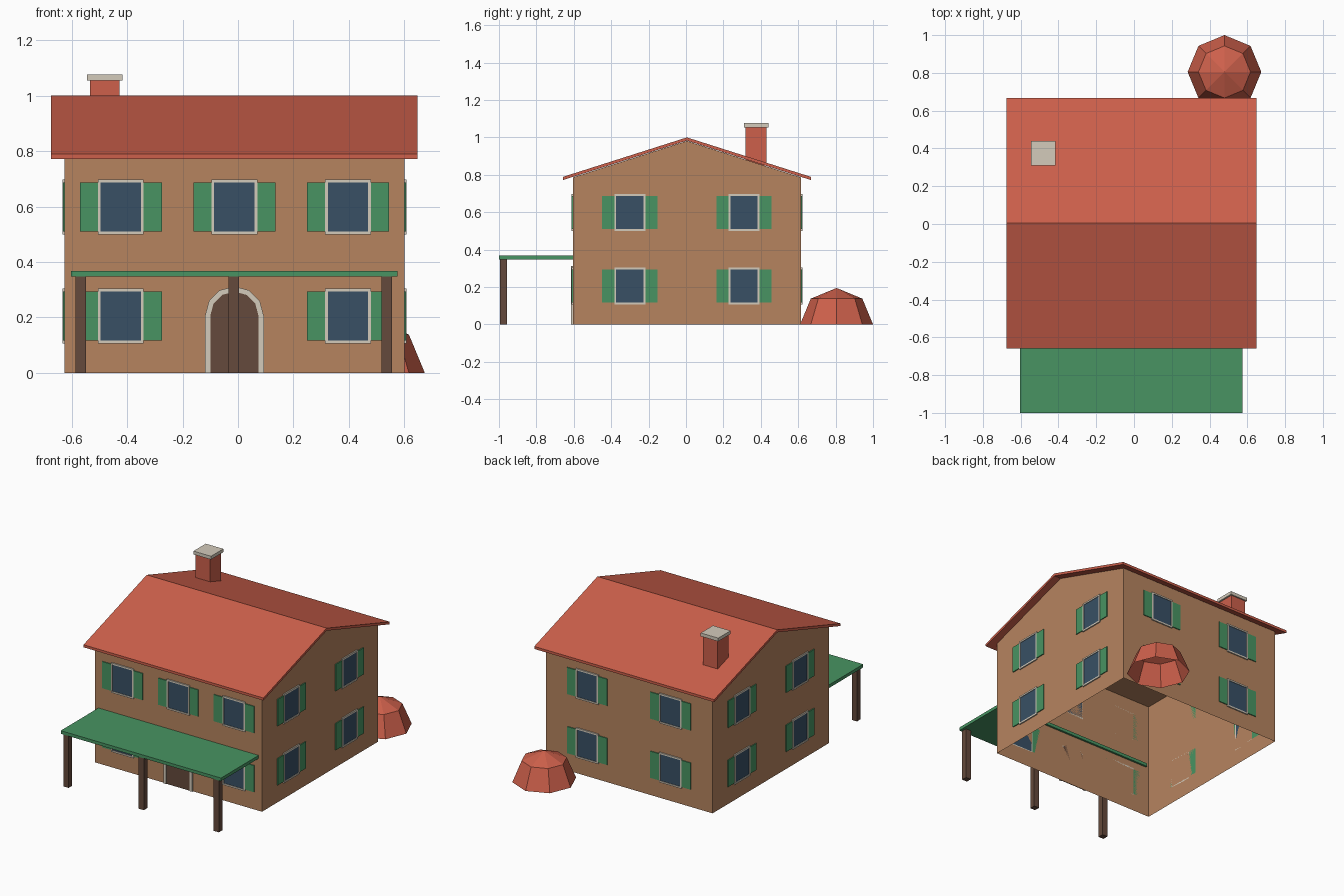
import bpy, bmesh, math
from mathutils import Matrix, Vector

if "Cube" in bpy.data.objects:
    bpy.data.objects.remove(bpy.data.objects["Cube"])


def material(name, r, g, b):
    def lin(c):
        c /= 255
        return c / 12.92 if c <= 0.04045 else ((c + 0.055) / 1.055) ** 2.4
    m = bpy.data.materials.new(name)
    m.diffuse_color = (lin(r), lin(g), lin(b), 1)
    m.use_nodes = True
    m.node_tree.nodes["Principled BSDF"].inputs["Base Color"].default_value = m.diffuse_color
    return m


WALL = material("tan_plaster", 182, 132, 95)
RED = material("red_tile", 205, 96, 75)
GREEN = material("green_paint", 72, 148, 98)
GLASS = material("dark_blue_glass", 56, 80, 101)
STONE = material("pale_stone", 212, 203, 187)
WOOD = material("dark_wood", 101, 74, 60)


def finish(name, bm, mat, matrix=None):
    if matrix:
        bm.transform(matrix)
    me = bpy.data.meshes.new(name)
    bm.to_mesh(me)
    bm.free()
    me.materials.append(mat)
    ob = bpy.data.objects.new(name, me)
    bpy.context.collection.objects.link(ob)
    return ob


def boxes(name, bounds, mat, matrix=None):
    """One object made of boxes given as (x0, x1, y0, y1, z0, z1)."""
    bm = bmesh.new()
    for x0, x1, y0, y1, z0, z1 in bounds:
        mid = Vector(((x0 + x1) / 2, (y0 + y1) / 2, (z0 + z1) / 2))
        size = Matrix.Diagonal((x1 - x0, y1 - y0, z1 - z0, 1))
        bmesh.ops.create_cube(bm, size=1, matrix=Matrix.Translation(mid) @ size)
    return finish(name, bm, mat, matrix)


def prism(points, offset):
    """Closed solid: a polygon extruded along an offset."""
    bm = bmesh.new()
    face = bm.faces.new([bm.verts.new(p) for p in points])
    ext = bmesh.ops.extrude_face_region(bm, geom=[face], use_keep_orig=True)
    bmesh.ops.translate(bm, vec=offset,
                        verts=[g for g in ext["geom"] if isinstance(g, bmesh.types.BMVert)])
    bmesh.ops.recalc_face_normals(bm, faces=bm.faces)
    return bm


CX, CY = -0.013, 0.005          # house centre
HX, HY = 0.613, 0.61            # half width and depth
EAVE, RIDGE = 0.786, 0.981

# House shell: gabled walls, open underneath, flat ceiling at the eaves
bm = prism([(CX - HX, CY - HY, 0), (CX - HX, CY + HY, 0), (CX - HX, CY + HY, EAVE),
            (CX - HX, CY, RIDGE), (CX - HX, CY - HY, EAVE)], Vector((2 * HX, 0, 0)))
bmesh.ops.delete(bm, geom=[f for f in bm.faces if abs(f.normal.z) > 0.5], context="FACES_ONLY")
eave = [v for v in bm.verts if abs(v.co.z - EAVE) < 1e-4]
eave.sort(key=lambda v: math.atan2(v.co.y - CY, v.co.x - CX))
bm.faces.new(eave)
finish("walls", bm, WALL)

# Roof: thin folded slab with overhang
RY, T = 0.663, 0.017
roof = [(-RY, 0.789), (0, 1.0), (RY, 0.789), (RY, 0.789 - T), (0, 1.0 - T), (-RY, 0.789 - T)]
finish("roof", prism([(-0.675, CY + y, z) for y, z in roof], Vector((1.323, 0, 0))), RED)

# Chimney
boxes("chimney", [(-0.535, -0.427, 0.318, 0.431, 0.85, 1.055)], RED)
boxes("chimney_cap", [(-0.545, -0.416, 0.311, 0.44, 1.054, 1.076)], STONE)

# Porch canopy on three posts
boxes("porch_canopy", [(-0.603, 0.575, -1.0, -0.592, 0.347, 0.368)], GREEN)
for side, x in (("left", -0.568), ("middle", -0.0145), ("right", 0.537)):
    boxes(side + "_porch_post", [(x - 0.019, x + 0.019, -0.995, -0.957, 0, 0.347)], WOOD)


def window(name, wall, u, z):
    """Window with shutters; local x runs along the wall, -y points out."""
    m = wall @ Matrix.Translation((u, 0, z))
    gw, gh, fw, fh, sw = 0.073, 0.0885, 0.0825, 0.099, 0.148
    boxes(name + "_glass", [(-gw, gw, -0.004, 0, -gh, gh)], GLASS, m)
    boxes(name + "_frame",
          [(s * gw, s * fw, -0.008, 0, -gh, gh) if s > 0 else (-fw, -gw, -0.008, 0, -gh, gh)
           for s in (-1, 1)] +
          [(-fw, fw, -0.008, 0, gh, fh), (-fw, fw, -0.008, 0, -fh, -gh)], STONE, m)
    boxes(name + "_shutters", [(-sw, -fw, -0.006, 0, -gh, gh), (fw, sw, -0.006, 0, -gh, gh)],
          GREEN, m)


# Windows on all four walls; the front has a door in its lower middle bay
LOW, HIGH = 0.2055, 0.5985
for side, angle, dist, cols in (("front", 0, HY, (-0.41, 0, 0.41)),
                                ("right", 90, HX, (-0.305, 0.305)),
                                ("back", 180, HY, (-0.306, 0.306)),
                                ("left", -90, HX, (-0.305, 0.305))):
    wall = (Matrix.Translation((CX, CY, 0)) @ Matrix.Rotation(math.radians(angle), 4, "Z")
            @ Matrix.Translation((0, -dist, 0)))
    for floor, z in (("lower", LOW), ("upper", HIGH)):
        for i, u in enumerate(cols):
            if not (side == "front" and floor == "lower" and u == 0):
                window(f"{side}_{floor}_window_{i + 1}", wall, u, z)


# Arched front door with stone surround
def arch(r, y, n=6):
    pts = [(r * math.cos(math.pi * i / n), 0.206 + r * math.sin(math.pi * i / n))
           for i in range(n + 1)]
    return [(CX + x, y, z) for x, z in [(r, 0)] + pts + [(-r, 0)]]


FRONT = CY - HY
finish("door", prism(arch(0.087, FRONT), Vector((0, -0.004, 0))), WOOD)
bm = bmesh.new()
outer, inner = ([bm.verts.new(p) for p in arch(r, FRONT)] for r in (0.106, 0.087))
for i in range(len(outer) - 1):
    bm.faces.new((outer[i], outer[i + 1], inner[i + 1], inner[i]))
ext = bmesh.ops.extrude_face_region(bm, geom=bm.faces[:], use_keep_orig=True)
bmesh.ops.translate(bm, vec=(0, -0.009, 0),
                    verts=[g for g in ext["geom"] if isinstance(g, bmesh.types.BMVert)])
bmesh.ops.recalc_face_normals(bm, faces=bm.faces)
finish("door_surround", bm, STONE)

# Outdoor oven: low-poly half sphere, open underneath
bm = bmesh.new()
bmesh.ops.create_uvsphere(bm, u_segments=8, v_segments=4, radius=0.195)
bmesh.ops.delete(bm, geom=[v for v in bm.verts if v.co.z < -0.01], context="VERTS")
finish("garden_oven", bm, RED, Matrix.Translation((0.479, 0.805, 0)))
